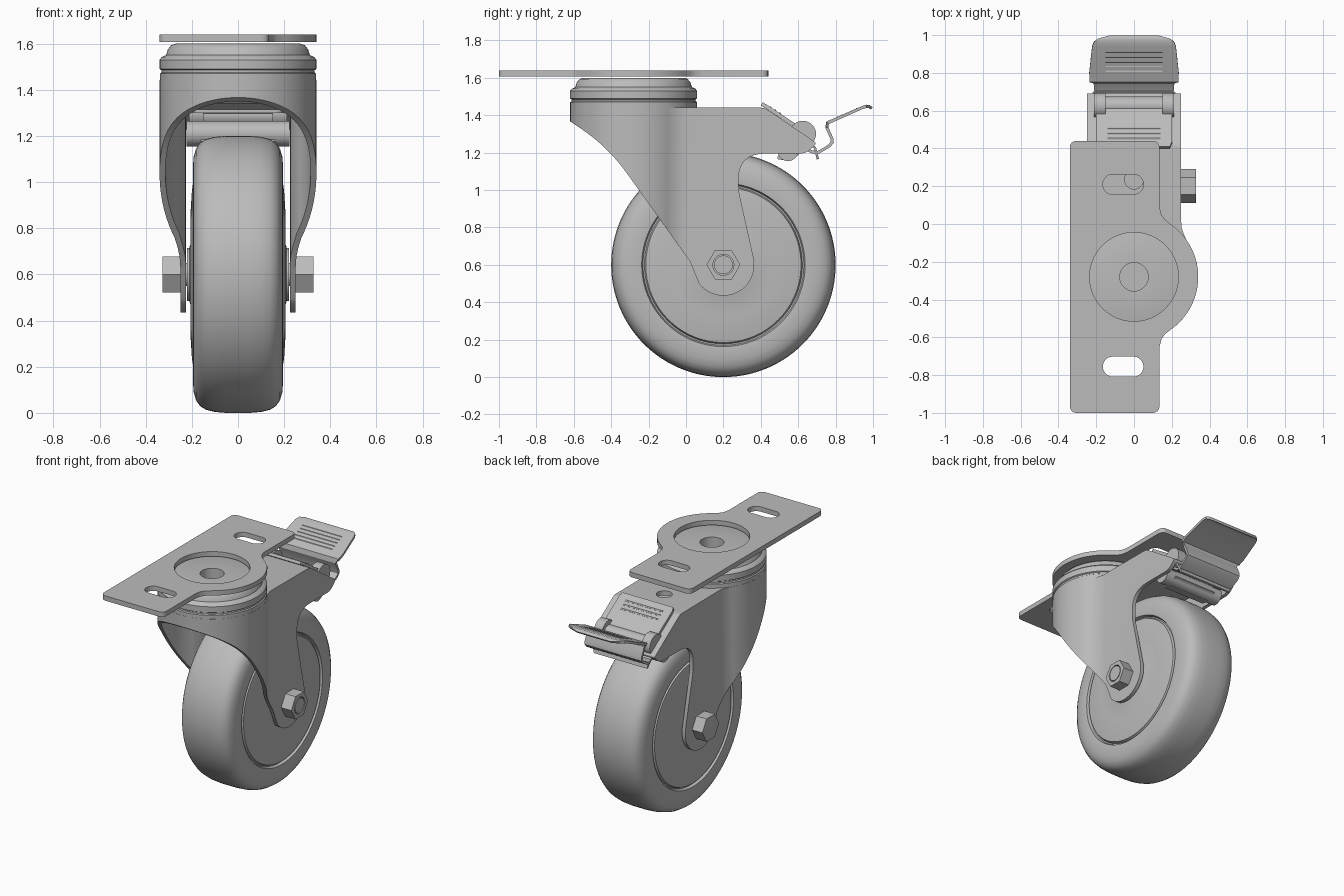
import bpy, bmesh, math
from mathutils import Vector

if "Cube" in bpy.data.objects:
    bpy.data.objects.remove(bpy.data.objects["Cube"])

steel = bpy.data.materials.new("grey_steel")
steel.use_nodes = True
GREY = (0.5, 0.5, 0.5, 1)
steel.diffuse_color = GREY
steel.node_tree.nodes["Principled BSDF"].inputs["Base Color"].default_value = GREY

SWIVEL_Y = -0.28
AXLE = (0.2, 0.6)


def make(name, bm):
    bmesh.ops.recalc_face_normals(bm, faces=bm.faces)
    mesh = bpy.data.meshes.new(name)
    bm.to_mesh(mesh)
    bm.free()
    mesh.materials.append(steel)
    ob = bpy.data.objects.new(name, mesh)
    bpy.context.collection.objects.link(ob)
    return ob


def activate(ob):
    bpy.ops.object.select_all(action='DESELECT')
    ob.select_set(True)
    bpy.context.view_layer.objects.active = ob


def smooth(ob, angle=30):
    activate(ob)
    bpy.ops.object.shade_smooth_by_angle(angle=math.radians(angle))
    return ob


def boolean(ob, tool, operation):
    activate(ob)
    mod = ob.modifiers.new("cut", 'BOOLEAN')
    mod.object, mod.operation, mod.solver = tool, operation, 'EXACT'
    bpy.ops.object.modifier_apply(modifier=mod.name)
    bpy.data.objects.remove(tool)


def rounded(corners, steps=8):
    """Closed outline whose corners (a, b, setback) are rounded off."""
    out = []
    for i, (a, b, r) in enumerate(corners):
        p = Vector((a, b))
        if r == 0:
            out.append(p)
            continue
        start = p + (Vector(corners[i - 1][:2]) - p).normalized() * r
        end = p + (Vector(corners[(i + 1) % len(corners)][:2]) - p).normalized() * r
        for k in range(steps + 1):
            t = k / steps
            out.append(start * (1 - t) ** 2 + p * 2 * t * (1 - t) + end * t * t)
    return out


def prism(name, outline, axis, lo, hi):
    """Extrude an outline along z (points are x, y) or x (points are y, z)."""
    bm = bmesh.new()
    at = (lambda p, h: (p[0], p[1], h)) if axis == 'z' else (lambda p, h: (h, p[0], p[1]))
    low, high = ([bm.verts.new(at(p, h)) for p in outline] for h in (lo, hi))
    bm.faces.new(low)
    bm.faces.new(high)
    for i in range(len(low)):
        bm.faces.new((low[i - 1], low[i], high[i], high[i - 1]))
    return make(name, bm)


def circle(cx, cy, r, n=48, turn=0):
    return [(cx + r * math.cos(turn + math.tau * i / n), cy + r * math.sin(turn + math.tau * i / n))
            for i in range(n)]


def lathe(name, profile, centre, axis, n=96):
    """Spin (along axis, radius) points around the x or z axis."""
    bm = bmesh.new()
    vec = (lambda h, r: (h, 0, r)) if axis == 'x' else (lambda h, r: (r, 0, h))
    verts = [bm.verts.new(vec(h, r)) for h, r in profile]
    edges = [bm.edges.new(pair) for pair in zip(verts, verts[1:])]
    bmesh.ops.spin(bm, geom=verts + edges, cent=(0, 0, 0), angle=math.tau, steps=n,
                   axis=(1, 0, 0) if axis == 'x' else (0, 0, 1))
    bmesh.ops.remove_doubles(bm, verts=bm.verts, dist=1e-4)
    bmesh.ops.translate(bm, vec=centre, verts=bm.verts)
    return smooth(make(name, bm), 35)


def strip(name, path, thick):
    """Bent sheet following (y, z, half width) points."""
    bm = bmesh.new()
    rows = [[bm.verts.new((s * w, y, z)) for s in (-1, 1)] for y, z, w in path]
    for a, b in zip(rows, rows[1:]):
        bm.faces.new((a[0], a[1], b[1], b[0]))
    ob = make(name, bm)
    activate(ob)
    mod = ob.modifiers.new("thickness", 'SOLIDIFY')
    mod.thickness, mod.offset, mod.use_even_offset = thick, 0, True
    bpy.ops.object.modifier_apply(modifier=mod.name)
    return smooth(ob, 25)


# Wheel with a rounded tyre and slightly domed side discs
half = [(0.21, 0), (0.21, 0.12), (0.206, 0.13), (0.205, 0.28), (0.2, 0.36), (0.192, 0.415), (0.175, 0.422),
        (0.175, 0.43), (0.194, 0.437), (0.196, 0.46), (0.192, 0.51), (0.182, 0.545), (0.165, 0.57),
        (0.14, 0.586), (0.1, 0.596), (0.05, 0.6)]
lathe("wheel", half + [(-x, r) for x, r in reversed(half)], (0, *AXLE), 'x', 128)

# Axle with washers, hexagonal head and nut
smooth(prism("axle", circle(*AXLE, 0.05), 'x', -0.3, 0.327))
for side, label in ((-1, "head"), (1, "nut")):
    smooth(prism("washer_" + label, circle(*AXLE, 0.115), 'x', *sorted((side * 0.2, side * 0.222))))
    hexagon = prism("axle_" + label, circle(*AXLE, 0.09, 6), 'x', *sorted((side * 0.245, side * 0.327)))
    if label == "nut":
        boolean(hexagon, prism("bore", circle(*AXLE, 0.056, 32), 'x', 0.31, 0.4), 'DIFFERENCE')


# Fork: plan outline, trimmed by the side outline and hollowed
def fork_plan(radius, half_width, back):
    arc = [(radius * math.cos(a), SWIVEL_Y + radius * math.sin(a))
           for a in (math.radians(36 - 252 * i / 64) for i in range(65))]
    right = [(half_width, back), (half_width, 0.01), (half_width + 0.003, -0.02), (half_width + 0.012, -0.05)]
    return right + arc + [(-x, y) for x, y in reversed(right)]


leg_end = [(AXLE[0] + 0.165 * math.cos(a), AXLE[1] + 0.165 * math.sin(a), 0)
           for a in (math.radians(-142 + 10 * i) for i in range(14))]
side = rounded([(-0.64, 1.445, 0), (-0.64, 1.38, 0), (-0.42, 1.235, 0.18), (0.02, 0.62, 0)] + leg_end
               + [(0.365, 0.62, 0), (0.283, 0.99, 0.02), (0.275, 1.195, 0.15), (0.64, 1.195, 0.03),
                  (0.7, 1.25, 0.02), (0.42, 1.44, 0.02)])
fork = prism("fork", fork_plan(0.34, 0.25, 0.8), 'z', 0.3, 1.6)
boolean(fork, prism("side_cutter", side, 'x', -0.5, 0.5), 'INTERSECT')
hollow = prism("hollow", fork_plan(0.315, 0.225, 0.9), 'z', 0.2, 1.5)
under = [(-0.8, 0.1), (1, 0.1), (1, 1.01), (0.41, 1.41), (-0.8, 1.41)]
boolean(hollow, prism("under_cutter", under, 'x', -0.6, 0.6), 'INTERSECT')
boolean(fork, hollow, 'DIFFERENCE')
boolean(fork, prism("top_hole", circle(0, 0.235, 0.05, 32), 'z', 1.38, 1.5), 'DIFFERENCE')
smooth(fork)

# Swivel head and the bearing under it
lathe("swivel_head", [(1.425, 0), (1.425, 0.3), (1.435, 0.339), (1.47, 0.339), (1.475, 0.332), (1.485, 0.332),
                      (1.49, 0.34), (1.53, 0.34), (1.542, 0.33), (1.55, 0.312), (1.575, 0.304),
                      (1.593, 0.29), (1.6, 0.27), (1.6, 0.075), (1.47, 0.075), (1.47, 0)],
      (0, SWIVEL_Y, 0), 'z')
lathe("lower_bearing", [(1.42, 0.22), (1.36, 0.22), (1.34, 0.2), (1.34, 0)], (0, SWIVEL_Y, 0), 'z', 64)
prism("swivel_lock_plate", rounded([(-0.2, -0.15, 0.05), (0.2, -0.15, 0.05), (0.2, 0.48, 0), (-0.2, 0.48, 0)]),
      'z', 1.3, 1.315)

# Mounting plate with a round lobe, two slots and a central opening
lobe = [(0.34 * math.cos(a), SWIVEL_Y + 0.34 * math.sin(a))
        for a in (math.radians(-54 + 108 * i / 32) for i in range(33))]
fillet = [(0.135, 0.09), (0.145, 0.05), (0.165, 0.022)]
corner = rounded([(0.135, 0.44, 0.04), (-0.34, 0.44, 0.04), (-0.34, -1, 0.04), (0.135, -1, 0.04)])
plate = prism("mounting_plate",
              [(x, 2 * SWIVEL_Y - y) for x, y in fillet] + lobe + fillet[::-1] + corner, 'z', 1.607, 1.64)
boolean(plate, prism("opening", circle(0, SWIVEL_Y, 0.235, 64), 'z', 1.5, 1.7), 'DIFFERENCE')
for y in (0.21, -0.755):
    slot = [(x + (-0.112 if x < 0 else -0.003), b)
            for x, b in circle(0, y, 0.053, 32, math.pi / 32)]
    boolean(plate, prism("slot", slot, 'z', 1.5, 1.7), 'DIFFERENCE')
smooth(plate)

# Brake: release plate on the slope, hinge knuckles, cam bar and pedal
strip("release_plate", [(0.405, 1.46, 0.19), (0.43, 1.446, 0.2), (0.66, 1.293, 0.2)], 0.02)
for s, label in ((-1, "left"), (1, "right")):
    smooth(prism("hinge_knuckle_" + label, circle(0.625, 1.3, 0.07), 'x', *sorted((s * 0.15, s * 0.212))))
smooth(prism("hinge_core", circle(0.625, 1.29, 0.05), 'x', -0.16, 0.16))
smooth(prism("brake_cam", circle(0.545, 1.21, 0.055), 'x', -0.224, 0.224))
strip("brake_shoe", [(0.49, 1.175, 0.16), (0.55, 1.165, 0.16), (0.6, 1.2, 0.16)], 0.02)
pedal_path = [(0.6, 1.25, 0.2), (0.67, 1.205, 0.2), (0.705, 1.2, 0.21), (0.765, 1.235, 0.215),
              (0.782, 1.255, 0.215), (0.78, 1.275, 0.215), (0.753, 1.335, 0.215), (0.757, 1.36, 0.235),
              (0.8, 1.378, 0.237), (0.94, 1.44, 0.222), (0.965, 1.448, 0.212), (0.98, 1.446, 0.19),
              (0.993, 1.436, 0.13)]
strip("pedal", pedal_path, 0.016)
strip("pedal_clip", [(0.66, 1.25, 0.22), (0.69, 1.225, 0.22), (0.705, 1.165, 0.2)], 0.012)


# Raised grip ribs on the pedal and the release plate
def rib(name, y, z, half_width):
    prism(name, circle(y, z, 0.008, 6), 'x', -half_width, half_width)


for i in range(5):
    rib("pedal_rib", 0.81 + 0.026 * i, 1.385 + 0.0115 * i, 0.15)
for i in range(3):
    rib("release_plate_rib", 0.45 + 0.026 * i, 1.441 - 0.0173 * i, 0.14)
